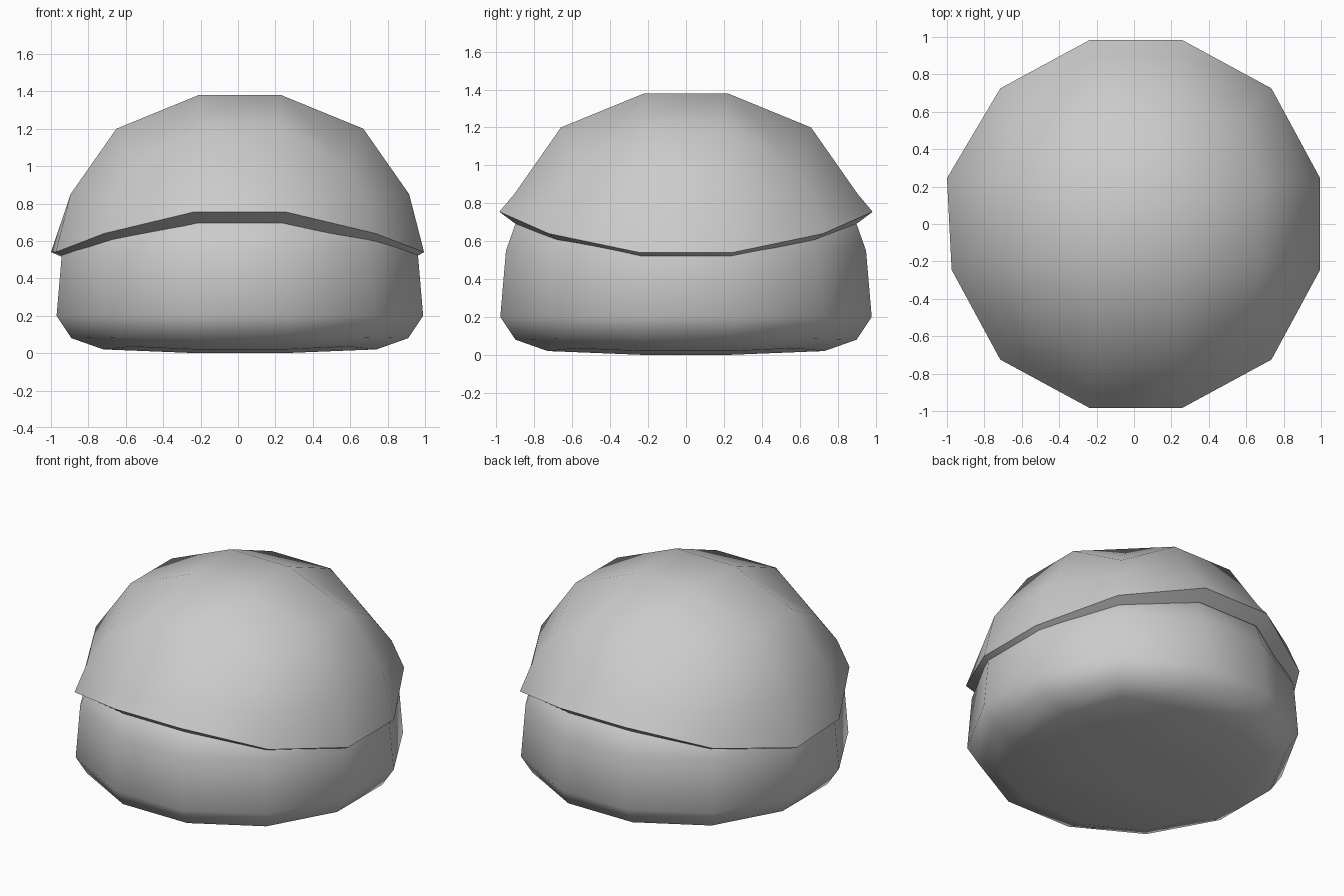
import bpy
import bmesh
import math

cube = bpy.data.objects.get("Cube")
if cube:
    bpy.data.objects.remove(cube, do_unlink=True)

grey = bpy.data.materials.new("plain_grey")
grey.use_nodes = True
grey.diffuse_color = (0.6, 0.6, 0.6, 1)
bsdf = grey.node_tree.nodes["Principled BSDF"]
bsdf.inputs["Base Color"].default_value = grey.diffuse_color
bsdf.inputs["Roughness"].default_value = 0.8

CENTRE_X = 0.01


def add_ring(bm, side, off, corner, z_side, z_corner, z_front=None):
    """Twelve points: two on each of the four sides and one on each corner."""
    z_front = z_side if z_front is None else z_front
    ring = []
    for q in range(4):
        za, zb = (z_side, z_front) if q % 2 == 0 else (z_front, z_side)
        c, s = [(1, 0), (0, 1), (-1, 0), (0, -1)][q]
        for x, y, z in ((side, off, za), (corner, corner, z_corner), (off, side, zb)):
            ring.append(bm.verts.new((CENTRE_X + x * c - y * s, x * s + y * c, z)))
    return ring


def bridge(bm, lower, upper):
    for i in range(12):
        j = (i + 1) % 12
        bm.faces.new((lower[i], lower[j], upper[j], upper[i]))


def fill_grid(bm, ring, inner, z):
    """Close a ring with a three by three patch of quads."""
    sq = [bm.verts.new((CENTRE_X + x * inner, y * inner, z))
          for x, y in ((1, 1), (-1, 1), (-1, -1), (1, -1))]
    bm.faces.new(sq)
    for q in range(4):
        k = 3 * q
        bm.faces.new((sq[q], ring[k], ring[k + 1], ring[k + 2]))
        bm.faces.new((sq[q], ring[k + 2], ring[(k + 3) % 12], sq[(q + 1) % 4]))


def finish(bm, name):
    bmesh.ops.recalc_face_normals(bm, faces=bm.faces[:])
    mesh = bpy.data.meshes.new(name)
    bm.to_mesh(mesh)
    bm.free()
    mesh.materials.append(grey)
    obj = bpy.data.objects.new(name, mesh)
    bpy.context.collection.objects.link(obj)
    bpy.ops.object.select_all(action='DESELECT')
    obj.select_set(True)
    bpy.context.view_layer.objects.active = obj
    bpy.ops.object.shade_smooth_by_angle(angle=math.radians(62))


# Lower body: rounded base, nearly upright wall, top hidden under the cap
bm = bmesh.new()
rings = [add_ring(bm, *r) for r in (
    (0.73, 0.24, 0.58, 0.02, 0.035),
    (0.90, 0.24, 0.67, 0.08, 0.085),
    (0.98, 0.25, 0.72, 0.20, 0.20),
    (0.95, 0.24, 0.70, 0.55, 0.55),
    (0.89, 0.23, 0.65, 0.72, 0.70),
    (0.70, 0.22, 0.52, 0.80, 0.78))]
fill_grid(bm, rings[0], 0.23, 0.0)
for a, b in zip(rings, rings[1:]):
    bridge(bm, a, b)
fill_grid(bm, rings[-1], 0.22, 0.82)
finish(bm, "lower_body")

# Domed cap: rim rises at the front and back, with a lip turned under
bm = bmesh.new()
lip = add_ring(bm, 0.905, 0.23, 0.67, 0.495, 0.60, 0.695)
rim = add_ring(bm, 0.985, 0.245, 0.725, 0.54, 0.64, 0.755)
shoulder = add_ring(bm, 0.905, 0.24, 0.67, 0.85, 0.83)
crown = add_ring(bm, 0.66, 0.22, 0.575, 1.20, 1.01)
rim[5].co.x = -1.0
bridge(bm, lip, rim)
bridge(bm, rim, shoulder)
bridge(bm, shoulder, crown)
fill_grid(bm, crown, 0.22, 1.38)
finish(bm, "domed_cap")
